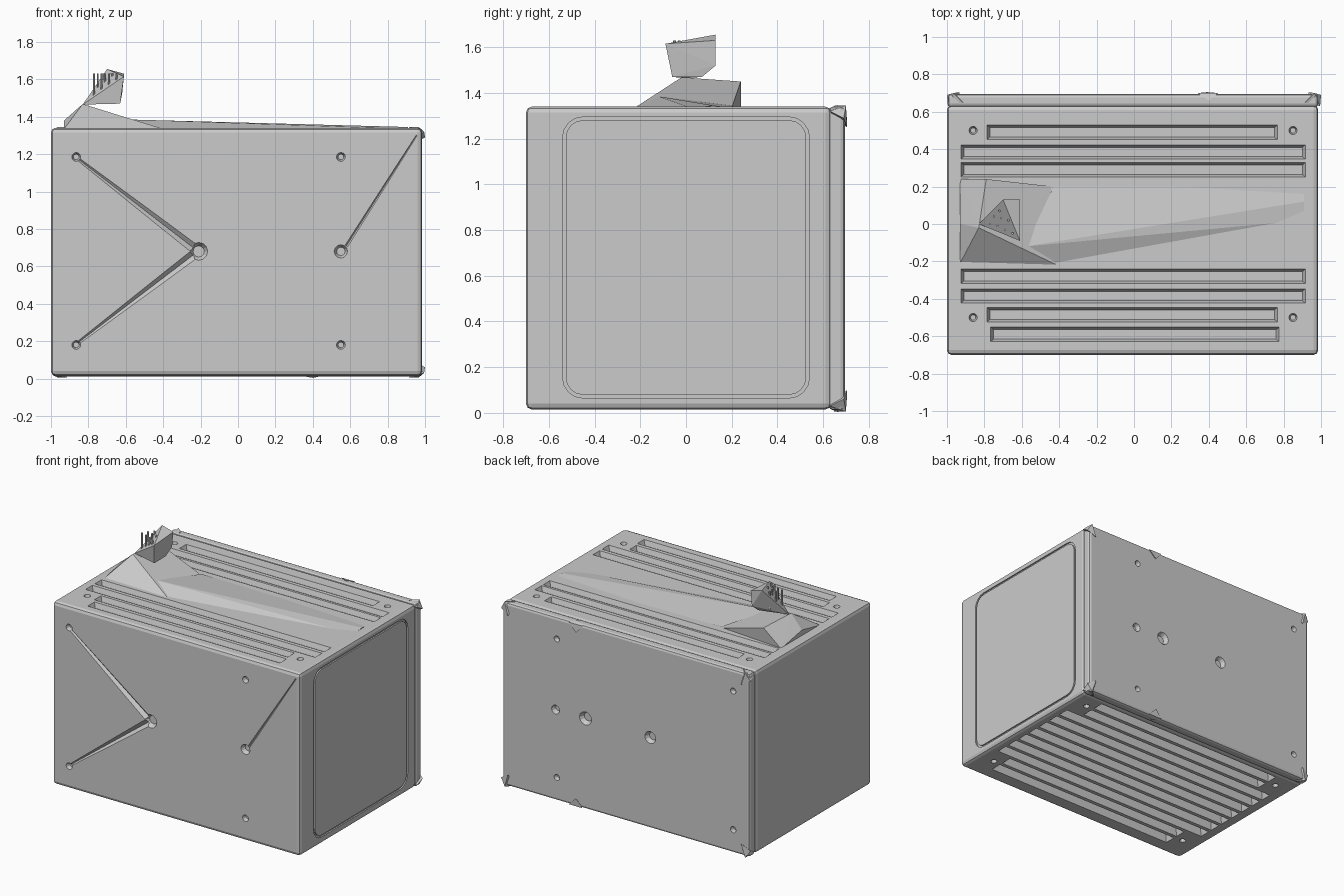
import bpy, bmesh, math
from mathutils import Vector, Matrix

if "Cube" in bpy.data.objects:
    bpy.data.objects.remove(bpy.data.objects["Cube"])


def to_object(name, bm):
    bmesh.ops.recalc_face_normals(bm, faces=bm.faces)
    me = bpy.data.meshes.new(name)
    bm.to_mesh(me)
    bm.free()
    ob = bpy.data.objects.new(name, me)
    bpy.context.collection.objects.link(ob)
    return ob


def add_hull(bm, pts):
    vs = [bm.verts.new(p) for p in pts]
    r = bmesh.ops.convex_hull(bm, input=vs)
    junk = [v for v in set(r["geom_interior"] + r["geom_unused"])
            if isinstance(v, bmesh.types.BMVert)]
    if junk:
        bmesh.ops.delete(bm, geom=junk, context='VERTS')


def hull(name, pts):
    bm = bmesh.new()
    add_hull(bm, pts)
    return to_object(name, bm)


def box(name, lo, hi, bevel):
    bm = bmesh.new()
    bmesh.ops.create_cube(bm, size=1)
    for v in bm.verts:
        v.co = [lo[i] + (v.co[i] + 0.5) * (hi[i] - lo[i]) for i in range(3)]
    bmesh.ops.bevel(bm, geom=bm.edges[:], offset=bevel, segments=2,
                    profile=0.5, affect='EDGES')
    return to_object(name, bm)


def cut(target, cutter):
    m = target.modifiers.new("cut", 'BOOLEAN')
    m.operation, m.solver, m.object = 'DIFFERENCE', 'EXACT', cutter
    bpy.context.view_layer.objects.active = target
    bpy.ops.object.modifier_apply(modifier=m.name)
    bpy.data.objects.remove(cutter)


def dimples(spots, axis):
    # spots: position on the surface, radius; axis points outward
    bm = bmesh.new()
    rot = Vector(axis).to_track_quat('Z', 'Y').to_matrix().to_4x4()
    for p, r in spots:
        bmesh.ops.create_cone(bm, cap_ends=True, segments=12, radius1=r * 0.5,
                              radius2=r * 1.1, depth=0.06,
                              matrix=Matrix.Translation(p) @ rot)
    return to_object("dimple_cutter", bm)


def slots(rows, z, out, depth):
    # tapered slots running along x
    bm = bmesh.new()
    for y, x0, x1 in rows:
        pts = []
        for zz, w, e in ((z + out * 0.02, 0.046, 0.015), (z - out * depth, 0.025, -0.01)):
            pts += [(x, y + s * w, zz) for x in (x0 - e, x1 + e) for s in (-1, 1)]
        add_hull(bm, pts)
    return to_object("slot_cutter", bm)


# cabinet body and back panel
body = box("cabinet_body", (-1, -0.70, 0.015), (0.985, 0.635, 1.34), 0.025)
back = box("back_panel", (-0.995, 0.625, 0.012), (0.985, 0.695, 1.34), 0.018)

# vent slots on the top and the bottom
top_rows = [(y, -0.92, 0.91) for y in (0.29, 0.385, -0.28, -0.385)]
top_rows += [(0.49, -0.78, 0.76), (-0.485, -0.78, 0.76), (-0.59, -0.76, 0.77)]
cut(body, slots(top_rows, 1.34, 1, 0.035))
bottom_rows = []
for i in range(11):
    y = -0.55 + i * 0.11
    x = 0.78 if abs(y) > 0.42 else 0.91
    bottom_rows.append((y, -x, x))
cut(body, slots(bottom_rows, 0.015, -1, 0.06))

# screw dimples on the front, top, bottom and back
corner = [(x, z) for x in (-0.865, 0.55) for z in (0.18, 1.185)]
front = [((x, -0.7, z), 0.03) for x, z in corner]
front += [((-0.21, -0.7, 0.68), 0.06), ((0.55, -0.7, 0.68), 0.045)]
cut(body, dimples(front, (0, -1, 0)))
for z, s in ((1.34, 1), (0.015, -1)):
    spots = [((x, y, z), 0.028) for x in (-0.86, 0.85) for y in (-0.5, 0.5)]
    cut(body, dimples(spots, (0, 0, s)))
rear = [((x, 0.695, z), 0.028) for x, z in corner]
rear += [((0.56, 0.695, 0.67), 0.04), ((0.32, 0.695, 0.67), 0.06),
         ((-0.2, 0.695, 0.67), 0.055)]
cut(back, dimples(rear, (0, 1, 0)))

# tapering creases on the front
creases = [((-0.24, 0.70), (-0.85, 1.17), 0.03, 0.012),
           ((-0.24, 0.66), (-0.85, 0.195), 0.03, 0.012),
           ((0.58, 0.71), (0.955, 1.30), 0.012, 0.006)]
for a, b, wa, wb in creases:
    n = Vector((a[1] - b[1], b[0] - a[0])).normalized()
    pts = []
    for p, w in ((a, wa), (b, wb)):
        for s in (-1, 1):
            pts.append((p[0] + s * n.x * w, -0.705, p[1] + s * n.y * w))
        pts.append((p[0], -0.7 + w * 0.8, p[1]))
    cut(body, hull("crease_cutter", pts))

# rounded outline groove on the right side
def outline(x, half_y, half_z, r):
    pts = []
    for k, (sy, sz) in enumerate(((1, 1), (-1, 1), (-1, -1), (1, -1))):
        for j in range(5):
            t = math.pi / 2 * (k + j / 4)
            pts.append((x, sy * (half_y - r) + r * math.cos(t),
                        0.68 + sz * (half_z - r) + r * math.sin(t)))
    return pts

bm = bmesh.new()
loops = [[bm.verts.new(p) for p in outline(*a)] for a in
         ((1.02, 0.54, 0.615, 0.09), (1.02, 0.526, 0.601, 0.076),
          (0.975, 0.526, 0.601, 0.076), (0.975, 0.54, 0.615, 0.09))]
for k in range(4):
    p, q = loops[k], loops[(k + 1) % 4]
    for i in range(20):
        j = (i + 1) % 20
        bm.faces.new((p[i], p[j], q[j], q[i]))
cut(body, to_object("outline_cutter", bm))

# jagged corner tabs at the back
for x in (-0.965, 0.965):
    for z, s in ((1.31, 1), (0.04, -1)):
        d = 1 if x > 0 else -1
        hull("back_corner_tab", [
            (x + d * 0.035, 0.69, z - s * 0.02), (x, 0.70, z + s * 0.035),
            (x - d * 0.05, 0.65, z + s * 0.035), (x + d * 0.03, 0.63, z + s * 0.01),
            (x - d * 0.03, 0.705, z - s * 0.06), (x - d * 0.02, 0.66, z - s * 0.03)])
# small edge tabs on the back
for z, s in ((1.335, 1), (0.015, -1)):
    hull("back_edge_tab", [(0.34, 0.70, z), (0.45, 0.70, z), (0.40, 0.66, z + s * 0.012),
                           (0.39, 0.705, z - s * 0.06), (0.40, 0.67, z - s * 0.03)])

# faceted mound and its long low ridge on top
hull("top_mound", [
    (-0.93, -0.21, 1.335), (-0.40, -0.225, 1.335), (-0.43, 0.2, 1.335),
    (-0.93, 0.24, 1.335), (-0.83, -0.02, 1.468), (-0.79, 0.24, 1.45),
    (-0.62, 0.22, 1.39), (-0.58, -0.12, 1.388), (-0.93, 0.0, 1.38)])
hull("top_ridge", [
    (-0.58, -0.12, 1.385), (-0.42, -0.22, 1.335), (0.91, 0.02, 1.335),
    (0.91, 0.12, 1.345), (0.91, 0.2, 1.335), (-0.43, 0.2, 1.345)])

# faceted head standing on the mound
hull("top_head", [
    (-0.83, 0.0, 1.465), (-0.63, -0.06, 1.47), (-0.63, 0.07, 1.47),
    (-0.70, 0.13, 1.655), (-0.61, 0.13, 1.63), (-0.61, -0.09, 1.615),
    (-0.62, 0.13, 1.52)])

# thin pins on the sloping side of the head
bm = bmesh.new()
for x, y in ((-0.77, 0.0), (-0.75, 0.04), (-0.73, -0.01), (-0.71, 0.03), (-0.72, 0.07),
             (-0.69, -0.03), (-0.67, 0.02), (-0.65, -0.05), (-0.68, 0.06)):
    bmesh.ops.create_cone(bm, cap_ends=True, segments=6, radius1=0.006, radius2=0.006,
                          depth=0.13, matrix=Matrix.Translation((x, y, 1.565)))
to_object("head_pins", bm)
